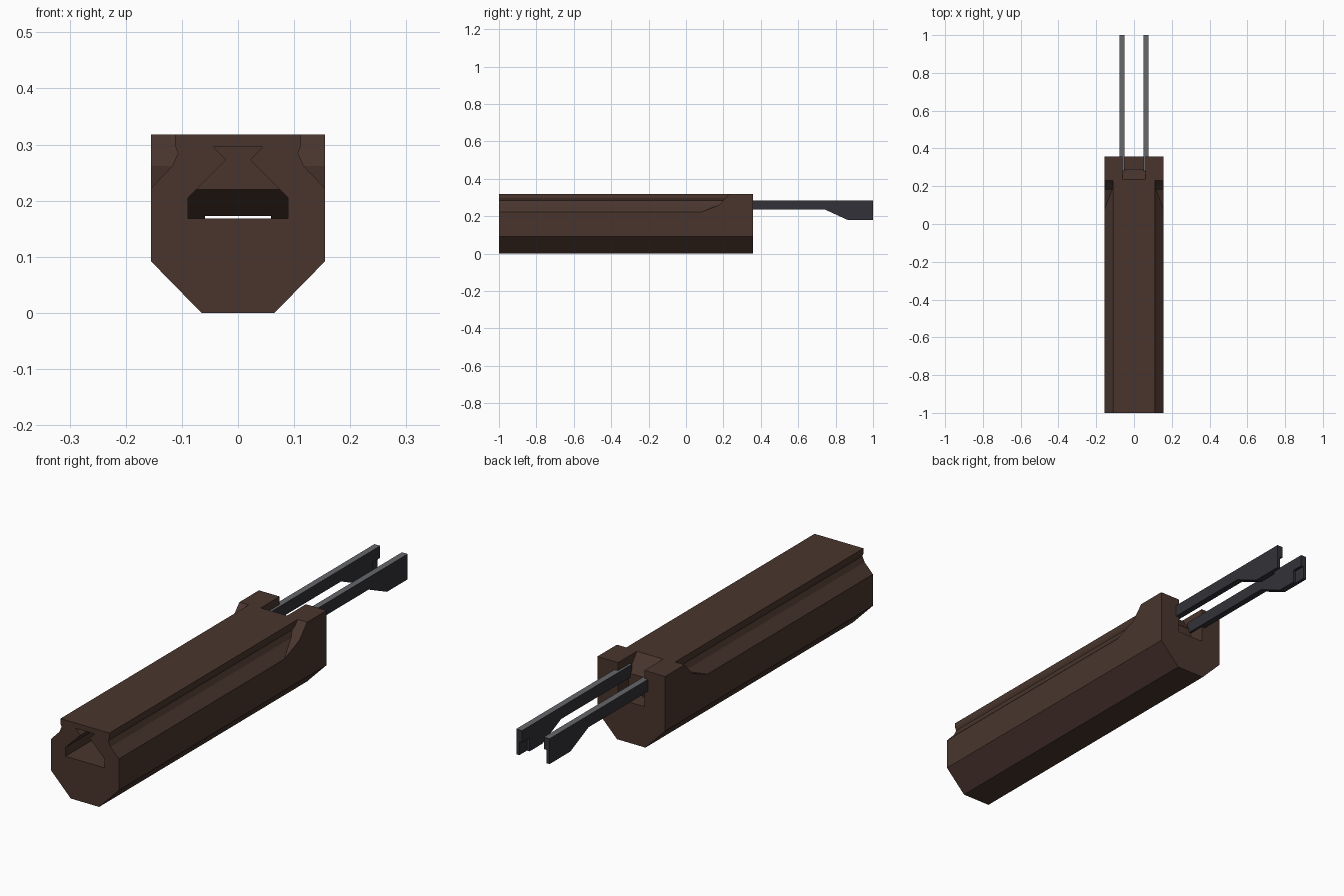
import bpy, bmesh
from mathutils import Vector

if "Cube" in bpy.data.objects:
    bpy.data.objects.remove(bpy.data.objects["Cube"])


def material(name, rgb):
    m = bpy.data.materials.new(name)
    m.diffuse_color = (*rgb, 1)
    m.use_nodes = True
    m.node_tree.nodes["Principled BSDF"].inputs["Base Color"].default_value = m.diffuse_color
    return m


BROWN = material("dark brown", (0.067, 0.036, 0.027))
STEEL = material("dark steel", (0.032, 0.031, 0.040))
WORN = material("grey steel edge", (0.13, 0.135, 0.145))


def finish(bm, name, mats):
    bmesh.ops.recalc_face_normals(bm, faces=bm.faces)
    mesh = bpy.data.meshes.new(name)
    bm.to_mesh(mesh)
    bm.free()
    for m in mats:
        mesh.materials.append(m)
    ob = bpy.data.objects.new(name, mesh)
    bpy.context.collection.objects.link(ob)
    return ob


def extrude(name, pts, vec, mats=(BROWN,), split_z=None, end=None):
    """Extrude a flat outline; optionally shape its far end by height."""
    bm = bmesh.new()
    face = bm.faces.new([bm.verts.new(p) for p in pts])
    ext = bmesh.ops.extrude_face_region(bm, geom=[face])
    far = [g for g in ext["geom"] if isinstance(g, bmesh.types.BMVert)]
    bmesh.ops.translate(bm, verts=far, vec=vec)
    if split_z is not None:
        bmesh.ops.bisect_plane(bm, geom=bm.verts[:] + bm.edges[:] + bm.faces[:],
                               plane_co=(0, 0, split_z), plane_no=(0, 0, 1))
    if end:
        for v in bm.verts:
            if v.co.y > -0.5:
                v.co.y = end(v.co.z)
    return finish(bm, name, mats)


def along_y(name, pts, y0, y1, **kw):
    return extrude(name, [(x, y0, z) for x, z in pts], Vector((0, y1 - y0, 0)), **kw)


def along_x(name, pts, x0, x1, **kw):
    return extrude(name, [(x0, y, z) for y, z in pts], Vector((x1 - x0, 0, 0)), **kw)


def cut(ob, cutter):
    mod = ob.modifiers.new(cutter.name, "BOOLEAN")
    mod.operation, mod.solver, mod.object = "DIFFERENCE", "EXACT", cutter
    cutter.hide_render = True
    cutter.hide_set(True)


def mirrored(pts):
    return pts + [(-x, z) for x, z in reversed(pts)]


# grip body with chamfered lower edges
body = along_y("grip_body", mirrored([(0.065, 0), (0.155, 0.092), (0.155, 0.318)]),
               -1, 0.358)


# side grooves that run out in a ramp near the rear
def ramp(z):
    return 0.18 + (z - 0.262) * (2.5 if z < 0.262 else 0.9)


groove = [(0.112, 0.34), (0.112, 0.297), (0.107, 0.285), (0.117, 0.262),
          (0.155, 0.222), (0.2, 0.175), (0.2, 0.34)]
for s, side in ((1, "right"), (-1, "left")):
    cut(body, along_y("groove_cutter_" + side, [(s * x, z) for x, z in groove],
                      -1.1, 0.2, split_z=0.262, end=ramp))


# front tunnel with an undercut end wall
def wall(z):
    return 0.15 + max(0, 0.22 - z) * 1.75


tunnel = mirrored([(0.089, 0.168), (0.089, 0.205), (0.021, 0.273), (0.044, 0.296)])
cut(body, along_y("tunnel_cutter", tunnel, -1.1, 0.2, split_z=0.22, end=wall))

# rear notch and the thin slit joining it to the tunnel
notch = [(0.225, 0.33), (0.235, 0.318), (0.29, 0.25), (0.29, 0.168), (0.4, 0.168), (0.4, 0.33)]
cut(body, along_x("notch_cutter", notch, -0.06, 0.06))
slit = [(0.2, 0.1685), (0.3, 0.1685), (0.3, 0.173), (0.2, 0.173)]
cut(body, along_x("slit_cutter", slit, -0.059, 0.059))

# twin rails with deeper rear ends and a stepped inner tip
rail = [(0.28, 0.235), (0.28, 0.285), (1, 0.285), (1, 0.18), (0.865, 0.18), (0.745, 0.235)]
tip = [(0.95, 0.1), (1.1, 0.1), (1.1, 0.235), (0.95, 0.235)]
for s, side in ((1, "right"), (-1, "left")):
    bar = along_x("rail_" + side, rail, s * 0.05, s * 0.076, mats=(STEEL, WORN))
    for p in bar.data.polygons:
        p.material_index = 1 if p.normal.z > 0.9 else 0
    cut(bar, along_x("tip_cutter_" + side, tip, s * 0.03, s * 0.062, mats=(STEEL,)))
